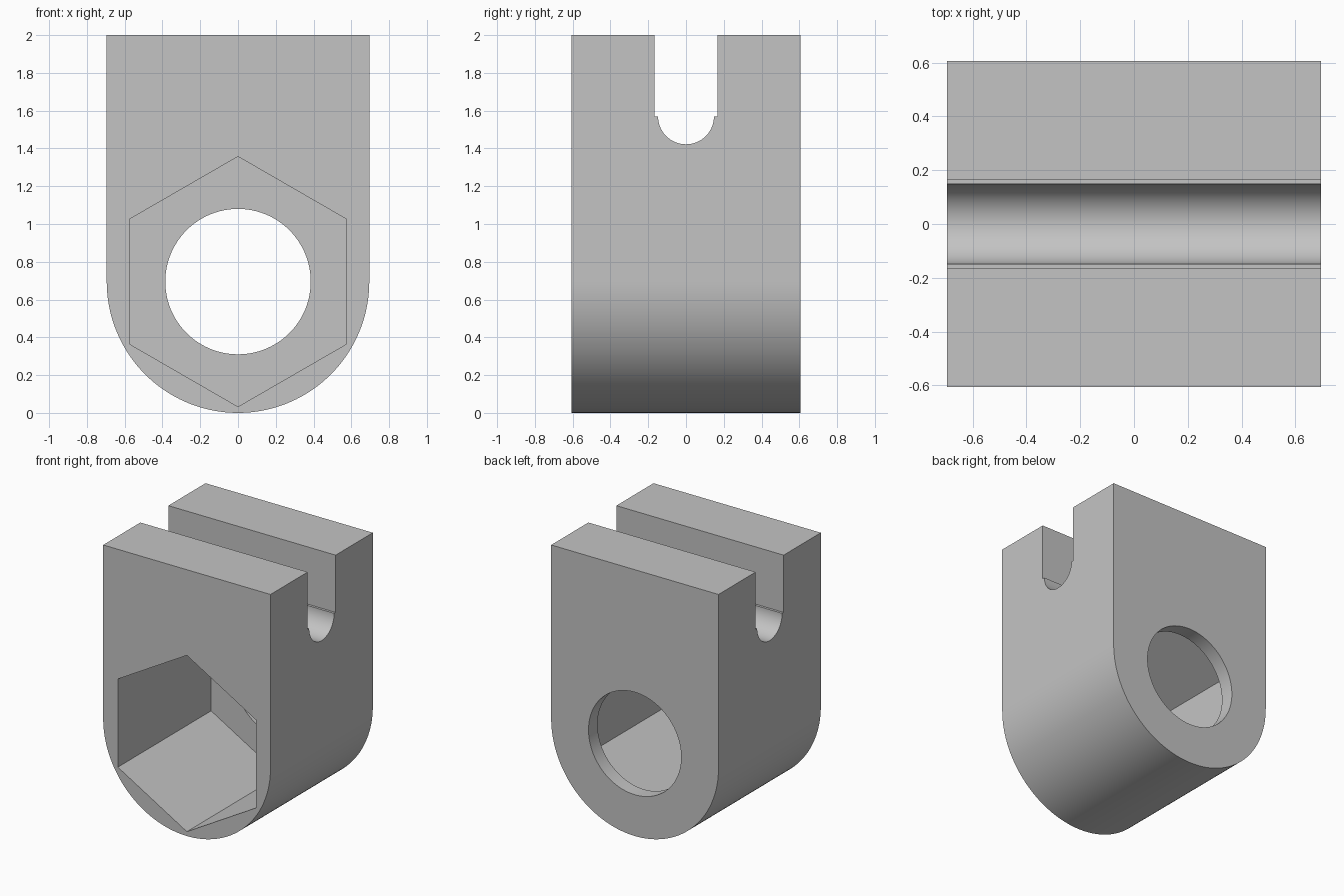
import bpy, bmesh, math

if "Cube" in bpy.data.objects:
    bpy.data.objects.remove(bpy.data.objects["Cube"])

HALF_W, HALF_D, TOP = 0.695, 0.607, 2.0
AXIS_Z = 0.695          # centre of the rounded end and of the bore
SLOT_Z = 1.57           # shoulder height inside the slot

grey = bpy.data.materials.new("plain grey")
grey.use_nodes = True
colour = (0.55, 0.55, 0.55, 1)
grey.diffuse_color = colour
grey.node_tree.nodes["Principled BSDF"].inputs["Base Color"].default_value = colour


def arc(radius, cz, start, end, steps):
    """Points (u, z) on an arc, both ends included; angles in degrees."""
    angles = [math.radians(start + (end - start) * i / steps) for i in range(steps + 1)]
    return [(radius * math.cos(a), cz + radius * math.sin(a)) for a in angles]


def prism(name, profile, axis, start, end):
    """Extrude a (u, z) profile along the x or y axis."""
    def place(u, z, t):
        return (u, t, z) if axis == "y" else (t, u, z)
    bm = bmesh.new()
    near = [bm.verts.new(place(u, z, start)) for u, z in profile]
    far = [bm.verts.new(place(u, z, end)) for u, z in profile]
    bm.faces.new(near)
    bm.faces.new(far)
    n = len(profile)
    for i in range(n):
        j = (i + 1) % n
        bm.faces.new((near[i], near[j], far[j], far[i]))
    bmesh.ops.recalc_face_normals(bm, faces=bm.faces)
    mesh = bpy.data.meshes.new(name)
    bm.to_mesh(mesh)
    bm.free()
    mesh.materials.append(grey)
    obj = bpy.data.objects.new(name, mesh)
    bpy.context.collection.objects.link(obj)
    return obj


# Block with a rounded lower end
outline = arc(HALF_W, AXIS_Z, 180, 360, 96) + [(HALF_W, TOP), (-HALF_W, TOP)]
body = prism("clevis_body", outline, "y", -HALF_D, HALF_D)

# Hexagonal pocket from the front, round bore through the back wall,
# and a cross slot with a narrower round bottom
slot = [(-0.166, TOP + 0.1), (-0.166, SLOT_Z)]
slot += arc(0.148, SLOT_Z, 180, 360, 48) + [(0.166, SLOT_Z), (0.166, TOP + 0.1)]
cutters = [
    prism("hex_pocket_cutter", arc(0.662, AXIS_Z, 90, 450, 6)[:-1], "y", -HALF_D - 0.1, 0.5),
    prism("bore_cutter", arc(0.385, AXIS_Z, 0, 360, 96)[:-1], "y", 0.3, HALF_D + 0.1),
    prism("slot_cutter", slot, "x", -HALF_W - 0.1, HALF_W + 0.1),
]

bpy.ops.object.select_all(action="DESELECT")
bpy.context.view_layer.objects.active = body
body.select_set(True)
for cutter in cutters:
    cutter.hide_render = True
    mod = body.modifiers.new(cutter.name, "BOOLEAN")
    mod.operation = "DIFFERENCE"
    mod.solver = "EXACT"
    mod.object = cutter
    bpy.ops.object.modifier_apply(modifier=mod.name)
    bpy.data.objects.remove(cutter)

bpy.ops.object.shade_smooth_by_angle(angle=math.radians(30))
